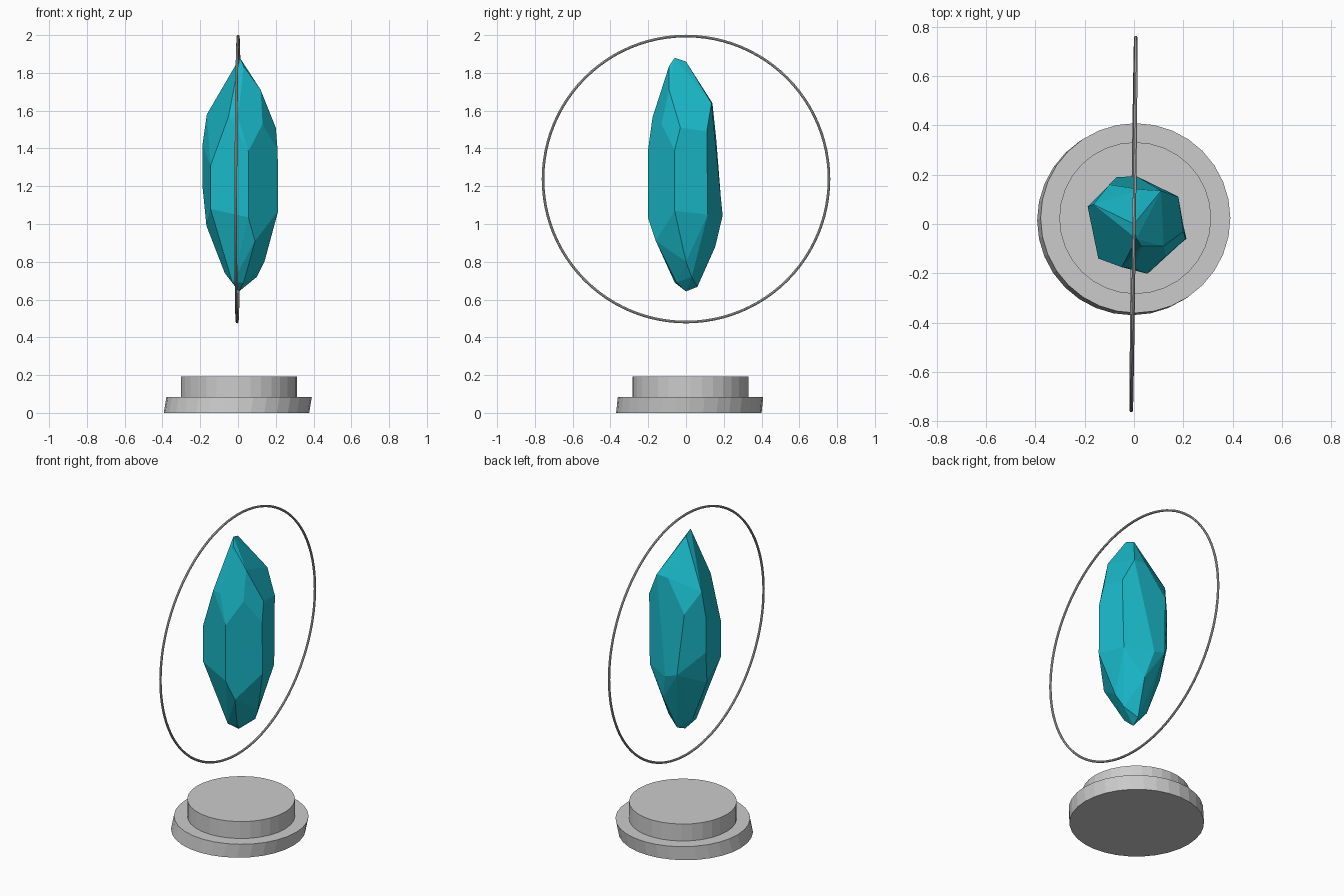
import bpy, bmesh, math
from mathutils import Matrix

if "Cube" in bpy.data.objects:
    bpy.data.objects.remove(bpy.data.objects["Cube"])


def finish(bm, name, mat=None):
    bmesh.ops.recalc_face_normals(bm, faces=bm.faces)
    mesh = bpy.data.meshes.new(name)
    bm.to_mesh(mesh)
    bm.free()
    obj = bpy.data.objects.new(name, mesh)
    bpy.context.collection.objects.link(obj)
    if mat:
        mesh.materials.append(mat)
    return obj


def disc(name, radius, low, high, sides=32):
    # Low disc whose top may lean away from its bottom centre
    bm = bmesh.new()
    h = high[2] - low[2]
    bmesh.ops.create_cone(bm, cap_ends=True, segments=sides, radius1=radius,
                          radius2=radius, depth=h,
                          matrix=Matrix.Translation((0, 0, h / 2)))
    for v in bm.verts:
        t = v.co.z / h
        v.co.x += low[0] + (high[0] - low[0]) * t
        v.co.y += low[1] + (high[1] - low[1]) * t
        v.co.z += low[2]
    return finish(bm, name)


# Two-step plinth, lower step leaning slightly
disc("base_lower_step", 0.385, (-0.008, 0.015, 0), (0.006, 0.024, 0.085))
disc("base_upper_step", 0.308, (0.005, 0.024, 0.08), (0.005, 0.024, 0.192))

# Thin upright hoop around the crystal
bpy.ops.mesh.primitive_torus_add(
    major_segments=96, minor_segments=8, major_radius=0.757, minor_radius=0.007,
    location=(-0.002, 0, 1.238),
    rotation=(0, math.radians(90.2), math.radians(-0.7)))
bpy.context.object.name = "hoop"

# Faceted crystal: hull of its corner points
teal = bpy.data.materials.new("teal_crystal")
teal.diffuse_color = (0.01, 0.48, 0.58, 1)
teal.use_nodes = True
teal.node_tree.nodes["Principled BSDF"].inputs["Base Color"].default_value = teal.diffuse_color
corners = [
    # tip
    (0.01, -0.06, 1.88), (0.0, 0.0, 1.86), (0.03, -0.09, 1.835),
    # upper shoulder
    (0.12, -0.09, 1.71), (0.13, -0.13, 1.53), (0.20, -0.03, 1.51),
    (0.18, 0.11, 1.49), (0.11, 0.135, 1.64), (0.03, 0.14, 1.64),
    (-0.10, 0.16, 1.45), (-0.165, 0.08, 1.58), (-0.05, -0.175, 1.57),
    (0.0, -0.177, 1.565),
    # upper body
    (0.21, -0.06, 1.39), (0.055, -0.202, 1.385), (-0.145, -0.14, 1.31),
    (-0.188, 0.07, 1.42), (-0.188, 0.07, 1.2),
    # lower body
    (0.213, -0.06, 1.07), (0.055, -0.202, 1.035), (-0.145, -0.14, 1.08),
    (-0.167, 0.03, 0.99), (-0.07, 0.19, 1.07), (0.01, 0.194, 1.045),
    (0.172, 0.115, 1.05),
    # lower shoulder and foot
    (0.09, -0.16, 0.91), (0.14, 0.0, 0.80), (0.10, 0.03, 0.72),
    (0.05, 0.155, 0.88), (-0.07, 0.03, 0.74), (-0.03, -0.06, 0.69),
    (0.03, -0.05, 0.69), (0.005, 0.0, 0.643), (0.02, 0.06, 0.667),
]
bm = bmesh.new()
for p in corners:
    bm.verts.new(p)
bmesh.ops.convex_hull(bm, input=bm.verts)
bmesh.ops.delete(bm, geom=[v for v in bm.verts if not v.link_faces], context='VERTS')
bmesh.ops.dissolve_limit(bm, angle_limit=math.radians(6), verts=bm.verts, edges=bm.edges)
finish(bm, "crystal", teal)
